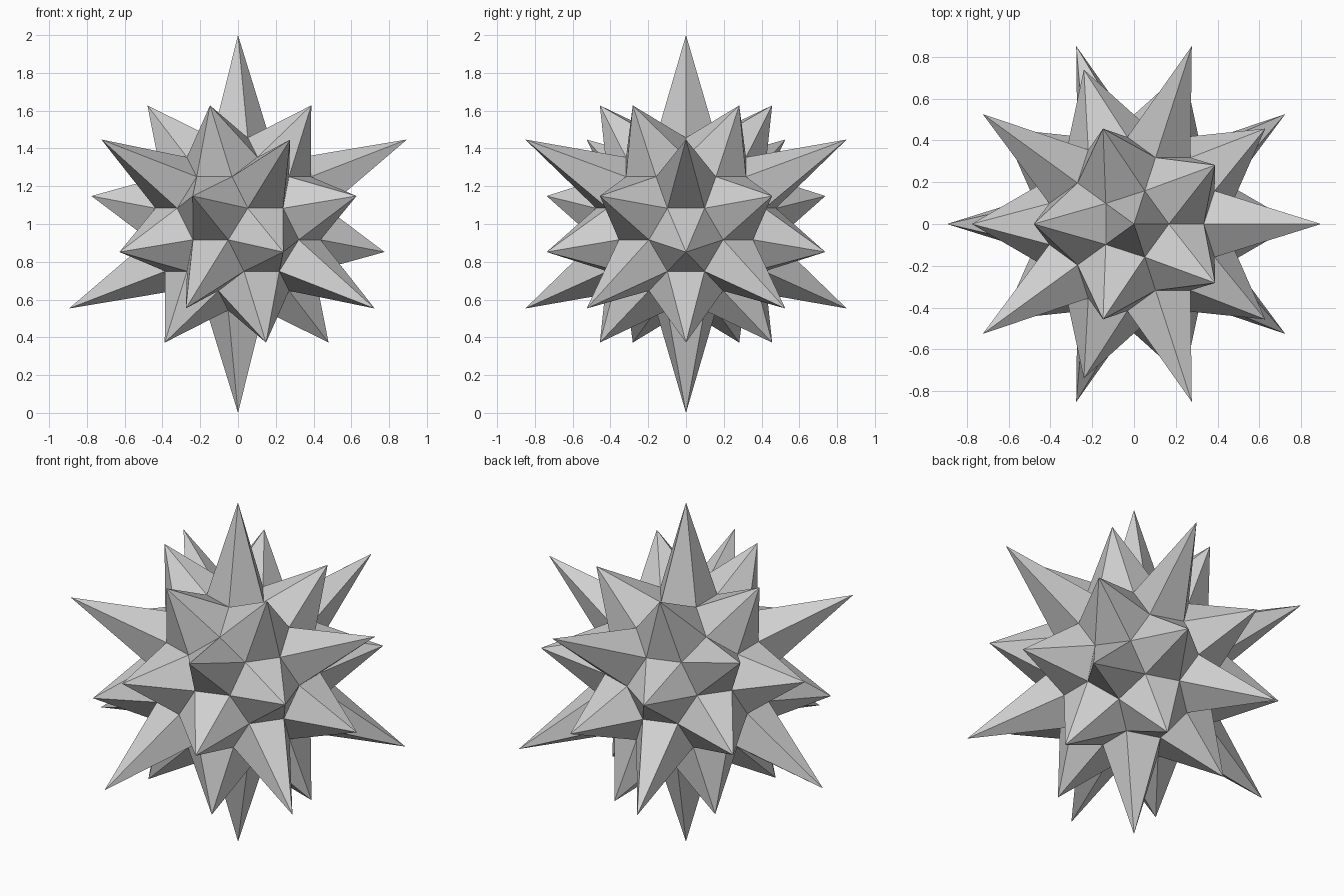
import bpy
import bmesh
from mathutils import Vector

CORE_RADIUS = 0.56      # icosahedron the core is cut from
LONG_TIP = 1.0          # reach of the five-sided spikes
SHORT_TIP = 0.79        # reach of the six-sided spikes
CENTRE = Vector((0, 0, 1))

cube = bpy.data.objects.get("Cube")
if cube:
    bpy.data.objects.remove(cube, do_unlink=True)

# Single grey finish
grey = bpy.data.materials.new("plain_grey")
grey.use_nodes = True
colour = (0.62, 0.62, 0.62, 1)
grey.diffuse_color = colour
grey.node_tree.nodes["Principled BSDF"].inputs["Base Color"].default_value = colour

# Core: icosahedron with every corner cut off a third of the way along its edges
bm = bmesh.new()
bmesh.ops.create_icosphere(bm, subdivisions=1, radius=CORE_RADIUS)
bmesh.ops.bevel(bm, geom=bm.verts[:], offset=100 / 3, offset_type='PERCENT',
                segments=1, profile=0.5, affect='VERTICES')

# Spikes: raise each pentagon and hexagon into a pyramid
for tip in bmesh.ops.poke(bm, faces=bm.faces[:])["verts"]:
    reach = LONG_TIP if len(tip.link_edges) == 5 else SHORT_TIP
    tip.co = tip.co.normalized() * reach

bmesh.ops.translate(bm, verts=bm.verts[:], vec=CENTRE)
bmesh.ops.recalc_face_normals(bm, faces=bm.faces[:])

mesh = bpy.data.meshes.new("spiked_star")
bm.to_mesh(mesh)
bm.free()
mesh.materials.append(grey)
star = bpy.data.objects.new("spiked_star", mesh)
bpy.context.collection.objects.link(star)
